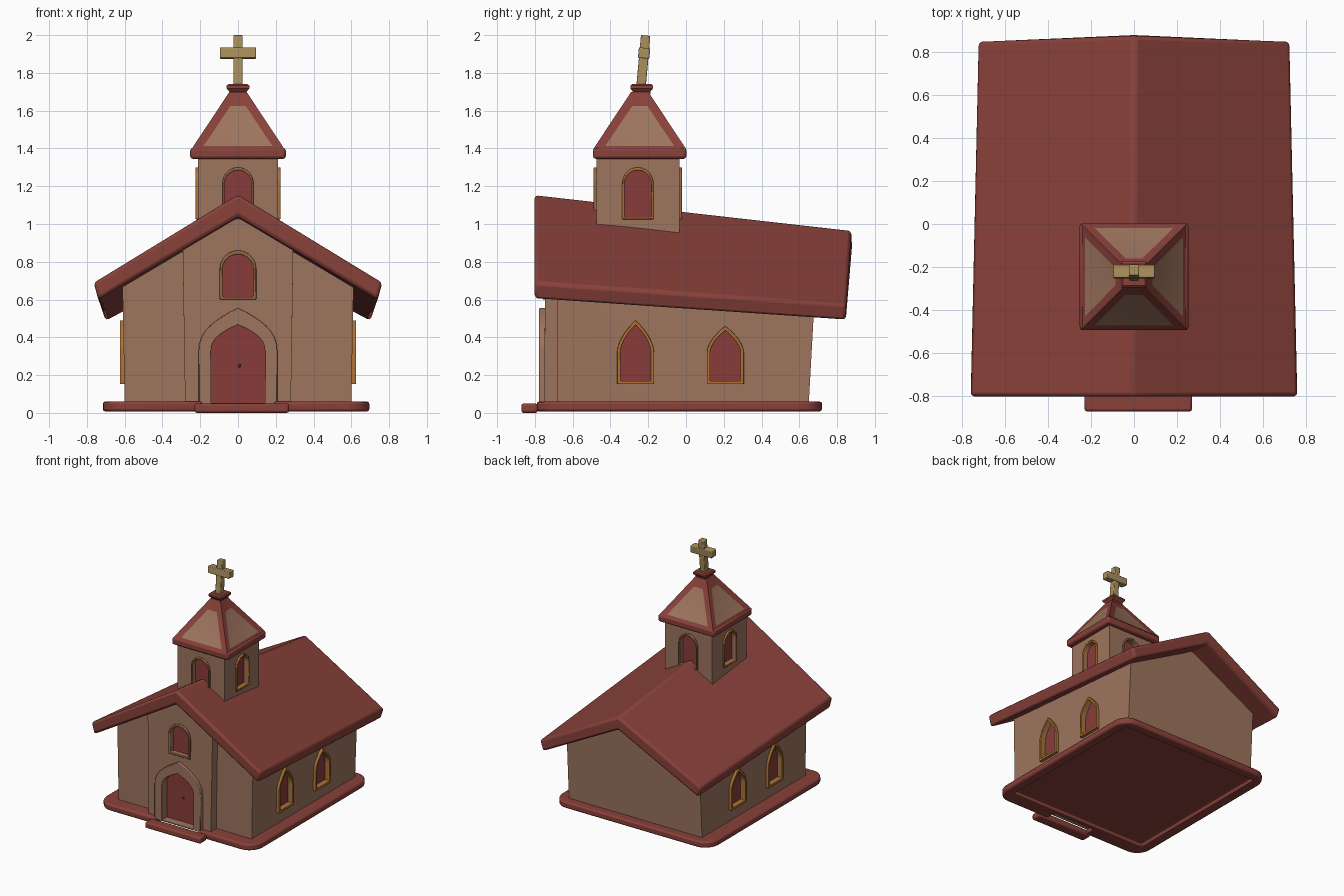
import bpy, bmesh, math
from mathutils import Matrix, Vector

if "Cube" in bpy.data.objects:
    bpy.data.objects.remove(bpy.data.objects["Cube"])


def material(name, rgb):
    m = bpy.data.materials.new(name)
    m.diffuse_color = (*rgb, 1)
    m.use_nodes = True
    m.node_tree.nodes["Principled BSDF"].inputs["Base Color"].default_value = m.diffuse_color
    return m


RED = material("roof red", (0.25, 0.052, 0.042))
PANE = material("pane red", (0.25, 0.046, 0.043))
WALL = material("plaster tan", (0.34, 0.178, 0.113))
ORANGE = material("orange frame", (0.43, 0.17, 0.03))
BROWN = material("brown frame", (0.29, 0.14, 0.06))
GOLD = material("cross gold", (0.40, 0.28, 0.11))
DARK = material("knob brown", (0.07, 0.03, 0.02))


def finish(name, bm, mats, bevel=0.0, helper=False):
    bmesh.ops.recalc_face_normals(bm, faces=bm.faces)
    me = bpy.data.meshes.new(name)
    bm.to_mesh(me)
    bm.free()
    ob = bpy.data.objects.new(name, me)
    bpy.context.collection.objects.link(ob)
    for m in mats:
        me.materials.append(m)
    if bevel:
        mod = ob.modifiers.new("bevel", 'BEVEL')
        mod.width, mod.segments, mod.limit_method = bevel, 2, 'ANGLE'
    if helper:
        ob.hide_render = True
        ob.display_type = 'WIRE'
    return ob


def loft(name, loops, mat, bevel=0.0, helper=False):
    """Solid skinned through loops with equal point counts."""
    bm = bmesh.new()
    rows = [[bm.verts.new(p) for p in lp] for lp in loops]
    n = len(rows[0])
    for a, b in zip(rows, rows[1:]):
        for i in range(n):
            bm.faces.new((a[i], a[(i + 1) % n], b[(i + 1) % n], b[i]))
    bm.faces.new(rows[0])
    bm.faces.new(rows[-1])
    return finish(name, bm, [mat], bevel, helper)


def box(name, x0, x1, y0, y1, z0, z1, mat, bevel=0.0, helper=False):
    return loft(name, [[(x0, y0, z), (x1, y0, z), (x1, y1, z), (x0, y1, z)] for z in (z0, z1)],
                mat, bevel, helper)


def cut(ob, cutter):
    mod = ob.modifiers.new("cut", 'BOOLEAN')
    mod.operation, mod.object, mod.solver = 'DIFFERENCE', cutter, 'EXACT'


# --- arched openings: local x right, -y outward, z up ---
def arch(w, z0, spring, top, p, n=10):
    """p = 0 gives a round head, otherwise a pointed one."""
    half = []
    for i in range(n):
        t = math.sin(i / n * math.pi / 2)
        half.append((w * (1 - t ** p if p else math.sqrt(1 - t * t)), spring + (top - spring) * t))
    right = [(w, z0)] + half
    return right + [(0, top)] + [(-x, z) for x, z in reversed(right)]


def opening(name, host, place, w, z0, spring, top, p, th, frame_mat, sill, depth, proud):
    outer = arch(w, z0, spring, top, p)
    inner = arch(w - th, z0 + sill, spring, top - th * 1.35, p)
    at = lambda pts, y: [place @ Vector((x, y, z)) for x, z in pts]
    cut(host, loft(name + "_cutter", [at(inner, -0.1), at(inner, depth)], WALL, helper=True))
    loft(name + "_pane", [at(inner, depth - 0.008), at(inner, depth + 0.001)], PANE)
    bm = bmesh.new()
    loops = [at(outer, 0.02), at(outer, -proud), at(inner, -proud), at(inner, 0.02)]
    rows = [[bm.verts.new(q) for q in lp] for lp in loops]
    n = len(outer)
    for k in range(4):
        a, b = rows[k], rows[(k + 1) % 4]
        for i in range(n):
            bm.faces.new((a[i], a[(i + 1) % n], b[(i + 1) % n], b[i]))
    finish(name + "_frame", bm, [frame_mat], 0.005)


def place(x, y, turn=0):
    return Matrix.Translation((x, y, 0)) @ Matrix.Rotation(math.radians(turn), 4, 'Z')


# --- main roof, sinking toward the back ---
def roof_loop(y_mid, y_end, ridge, ex, ez, lx, lz, ridge_low):
    return [(0, y_mid, ridge), (ex, y_end, ez), (lx, y_end, lz), (0, y_mid, ridge_low),
            (-lx, y_end, lz), (-ex, y_end, ez)]


loft("main_roof", [roof_loop(-0.802, -0.802, 1.157, 0.764, 0.69, 0.74, 0.60, 1.04),
                   roof_loop(0.877, 0.847, 0.967, 0.728, 0.573, 0.70, 0.487, 0.86)], RED, 0.018)


def under(x, y):
    t = (y + 0.8) / 1.67
    return 1.065 - 0.18 * t - abs(x) * (0.585 - 0.065 * t)


def gable(xb, xt, yb, yt):
    return [(-xb, yb, 0.05), (xb, yb, 0.05), (xt, yt, under(xt, yt)),
            (0, yt, under(0, yt)), (-xt, yt, under(xt, yt))]


# --- walls ---
nave = loft("nave_walls", [gable(0.60, 0.612, -0.68, -0.68), gable(0.60, 0.60, 0.65, 0.68)], WALL)
bay = loft("front_bay", [gable(0.28, 0.293, -0.75, -0.745), gable(0.28, 0.293, -0.62, -0.62)], WALL)

# --- base slab: rounded corners, hollow underside, gap at the door; plus step ---
corners = []
for cx, cy, a0 in ((0.58, 0.60, 0), (-0.60, 0.60, 90), (-0.60, -0.67, 180), (0.58, -0.67, 270)):
    for k in range(7):
        a = math.radians(a0 + k * 15)
        corners.append((cx + 0.115 * math.cos(a), cy + 0.12 * math.sin(a)))
base = loft("base_slab", [[(x, y, z) for x, y in corners] for z in (0.008, 0.06)], RED)
cut(base, box("notch_cutter", -0.19, 0.19, -0.9, -0.705, -0.1, 0.2, RED, helper=True))
cut(base, box("underside_cutter", -0.635, 0.615, -0.67, 0.64, -0.1, 0.042, RED, helper=True))
mod = base.modifiers.new("bevel", 'BEVEL')
mod.width, mod.segments, mod.limit_method = 0.012, 2, 'ANGLE'
box("door_step", -0.23, 0.27, -0.872, -0.785, 0, 0.05, RED, 0.012)

# --- door, gable window and side windows ---
opening("door", bay, place(0, -0.75), 0.208, 0.045, 0.33, 0.555, 2.3, 0.066, WALL, 0.008, 0.045, 0.028)
opening("gable_window", bay, place(0, -0.747), 0.097, 0.60, 0.76, 0.86, 0, 0.016, BROWN, 0.014, 0.04, 0.012)
bm = bmesh.new()
bmesh.ops.create_uvsphere(bm, u_segments=10, v_segments=6, radius=0.009,
                          matrix=Matrix.Translation((0.008, -0.715, 0.25)))
finish("door_knob", bm, [DARK])
for label, s in (("right", 1), ("left", -1)):
    for i, (yc, top) in enumerate(((-0.267, 0.49), (0.208, 0.46))):
        opening(f"{label}_window_{i + 1}", nave, place(s * 0.604, yc, s * 90),
                0.098, 0.152, 0.32, top, 1.8, 0.018, ORANGE, 0.018, 0.03, 0.022)

# --- bell tower ---
TY = -0.255
tower = box("tower_walls", -0.212, 0.212, TY - 0.22, TY + 0.22, 0.88, 1.37, WALL)
for label, x, y, turn, mat in (("front", 0, -0.22, 0, BROWN), ("right", 0.212, 0, 90, ORANGE),
                               ("back", 0, 0.22, 180, BROWN), ("left", -0.212, 0, 270, ORANGE)):
    opening("tower_window_" + label, tower, place(x, TY + y, turn),
            0.083, 1.025, 1.21, 1.30, 0, 0.012, mat, 0.012, 0.035, 0.014)

# --- tower roof: eave slab, hipped spire with sunk panels, cap ---
RY = -0.245
box("tower_eave", -0.253, 0.253, RY - 0.247, RY + 0.247, 1.345, 1.402, RED, 0.014)
bm = bmesh.new()
rows = [[bm.verts.new((h * sx, h * sy, z)) for sx, sy in ((-1, -1), (1, -1), (1, 1), (-1, 1))]
        for h, z in ((0.247, 1.395), (0.045, 1.70))]
bm.faces.new(rows[0])
bm.faces.new(rows[1])
sides = [bm.faces.new((rows[0][i], rows[0][(i + 1) % 4], rows[1][(i + 1) % 4], rows[1][i]))
         for i in range(4)]
bm.normal_update()
for f in sides:
    c = f.calc_center_median()
    out = Vector((c.x, c.y, 0)).normalized()
    side = Vector((-out.y, out.x, 0))
    bmesh.ops.inset_individual(bm, faces=[f], thickness=0.02)
    f.material_index = 1
    for v in f.verts:
        z, half = (1.625, 0.04) if v.co.z > 1.55 else (1.412, 0.183)
        s = math.copysign(half, v.co.dot(side))
        d = 0.247 - (z - 1.395) * 0.202 / 0.305 - 0.009
        v.co = out * d + side * s + Vector((0, 0, z))
spire = finish("tower_roof", bm, [RED, WALL])
spire.location.y = RY
cap = [(0.046, 1.685), (0.046, 1.70), (0.06, 1.718), (0.06, 1.732), (0.05, 1.741)]
loft("spire_cap", [[(h * sx, -0.235 + h * sy, z) for sx, sy in ((-1, -1), (1, -1), (1, 1), (-1, 1))]
                   for h, z in cap], RED)

# --- leaning cross ---
for name, hx, hy, hz, zc in (("cross_post", 0.024, 0.025, 0.1385, 0),
                             ("cross_bar", 0.096, 0.03, 0.028, 0.045)):
    ob = box(name, -hx, hx, -hy, hy, zc - hz, zc + hz, GOLD, 0.005)
    ob.matrix_world = Matrix.Translation((0, -0.226, 1.86)) @ Matrix.Rotation(-0.09, 4, 'X')

# --- smooth curves, keep edges sharp ---
bpy.ops.object.select_all(action='DESELECT')
for ob in bpy.data.objects:
    if ob.type == 'MESH' and not ob.hide_render:
        ob.select_set(True)
        bpy.context.view_layer.objects.active = ob
bpy.ops.object.shade_smooth_by_angle(angle=math.radians(35))
